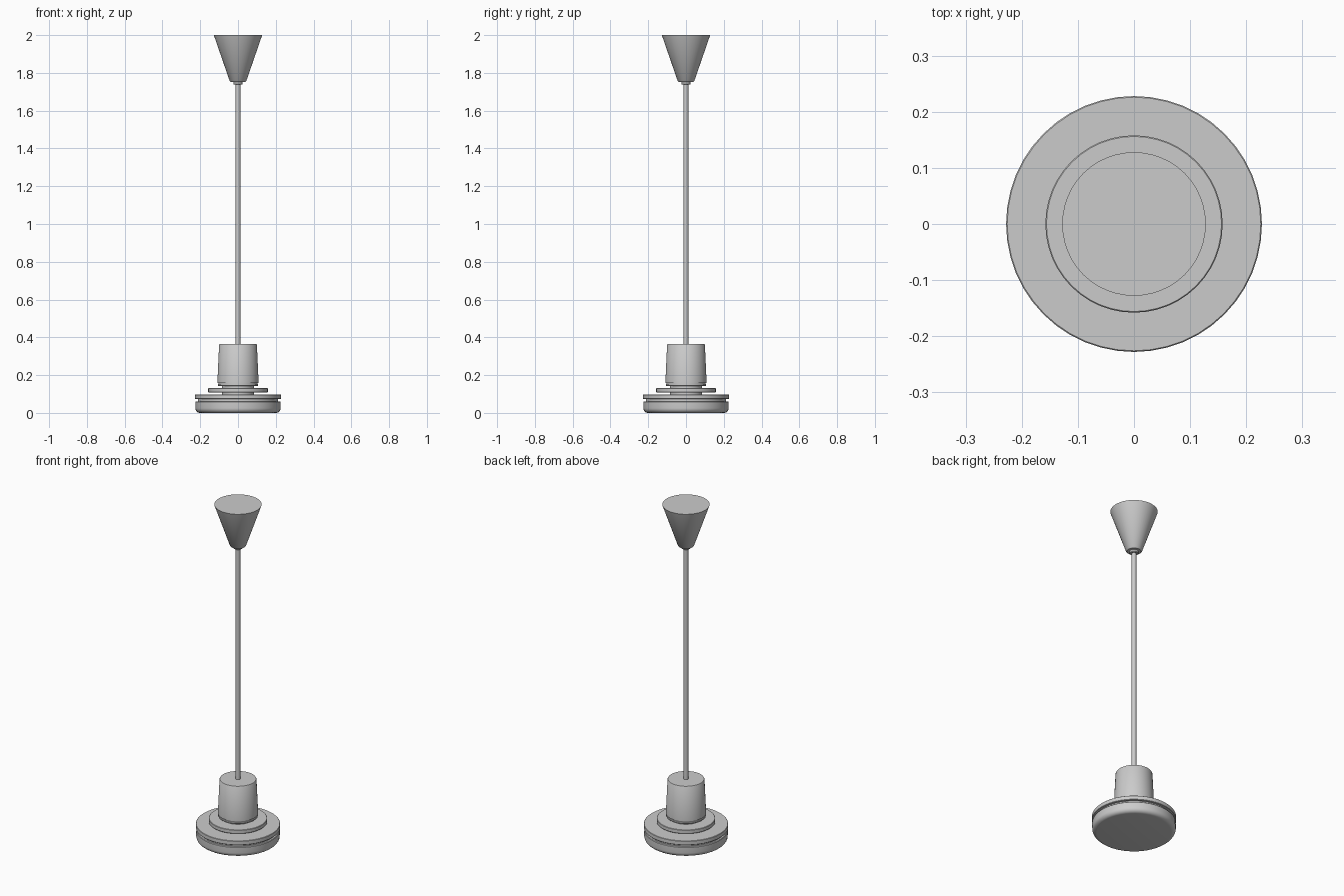
import bpy, bmesh, math

if "Cube" in bpy.data.objects:
    bpy.data.objects.remove(bpy.data.objects["Cube"])

SEGMENTS = 48

def lathe(name, profile, segments=SEGMENTS):
    """Closed solid of revolution from (radius, z) points, bottom to top."""
    bm = bmesh.new()
    rings = []
    for r, z in profile:
        rings.append([bm.verts.new((r * math.cos(2 * math.pi * i / segments),
                                    r * math.sin(2 * math.pi * i / segments), z))
                      for i in range(segments)])
    for a, b in zip(rings, rings[1:]):
        for i in range(segments):
            j = (i + 1) % segments
            bm.faces.new((a[i], a[j], b[j], b[i]))
    bm.faces.new(rings[0][::-1])
    bm.faces.new(rings[-1])
    mesh = bpy.data.meshes.new(name)
    bm.to_mesh(mesh)
    bm.free()
    obj = bpy.data.objects.new(name, mesh)
    bpy.context.collection.objects.link(obj)
    bpy.ops.object.select_all(action='DESELECT')
    obj.select_set(True)
    bpy.context.view_layer.objects.active = obj
    bpy.ops.object.shade_smooth_by_angle(angle=math.radians(35))
    return obj

# Ceiling canopy with its small cord collar
lathe("ceiling_canopy", [(0.038, 1.752), (0.044, 1.757), (0.128, 2.0)])
lathe("cord_collar", [(0.021, 1.738), (0.024, 1.741), (0.024, 1.754)])

# Hanging rod
lathe("hanging_rod", [(0.0125, 0.355), (0.0125, 1.745)], 24)

# Tapered lamp housing with a grooved lower ring
lathe("lamp_housing", [(0.105, 0.143), (0.107, 0.145), (0.107, 0.153), (0.103, 0.154),
                       (0.103, 0.158), (0.109, 0.159), (0.109, 0.163),
                       (0.1, 0.361), (0.098, 0.364)])

# Neck running through the stacked discs
lathe("neck", [(0.085, 0.09), (0.085, 0.148)])

# Stacked cooling discs
for name, r, z0, z1 in (("upper_disc", 0.158, 0.108, 0.131),
                        ("lower_disc", 0.228, 0.073, 0.098)):
    lathe(name, [(r - 0.002, z0), (r, z0 + 0.002), (r, z1 - 0.002), (r - 0.002, z1)])

# Recessed spacer between lower disc and diffuser
lathe("spacer", [(0.213, 0.055), (0.213, 0.076)])

# Diffuser drum with rounded lower edge
R = 0.025
arc = [(0.201 + R * math.sin(t), R - R * math.cos(t))
       for t in (math.pi / 2 * i / 6 for i in range(7))]
lathe("diffuser", arc + [(0.226, 0.058), (0.223, 0.061)])
